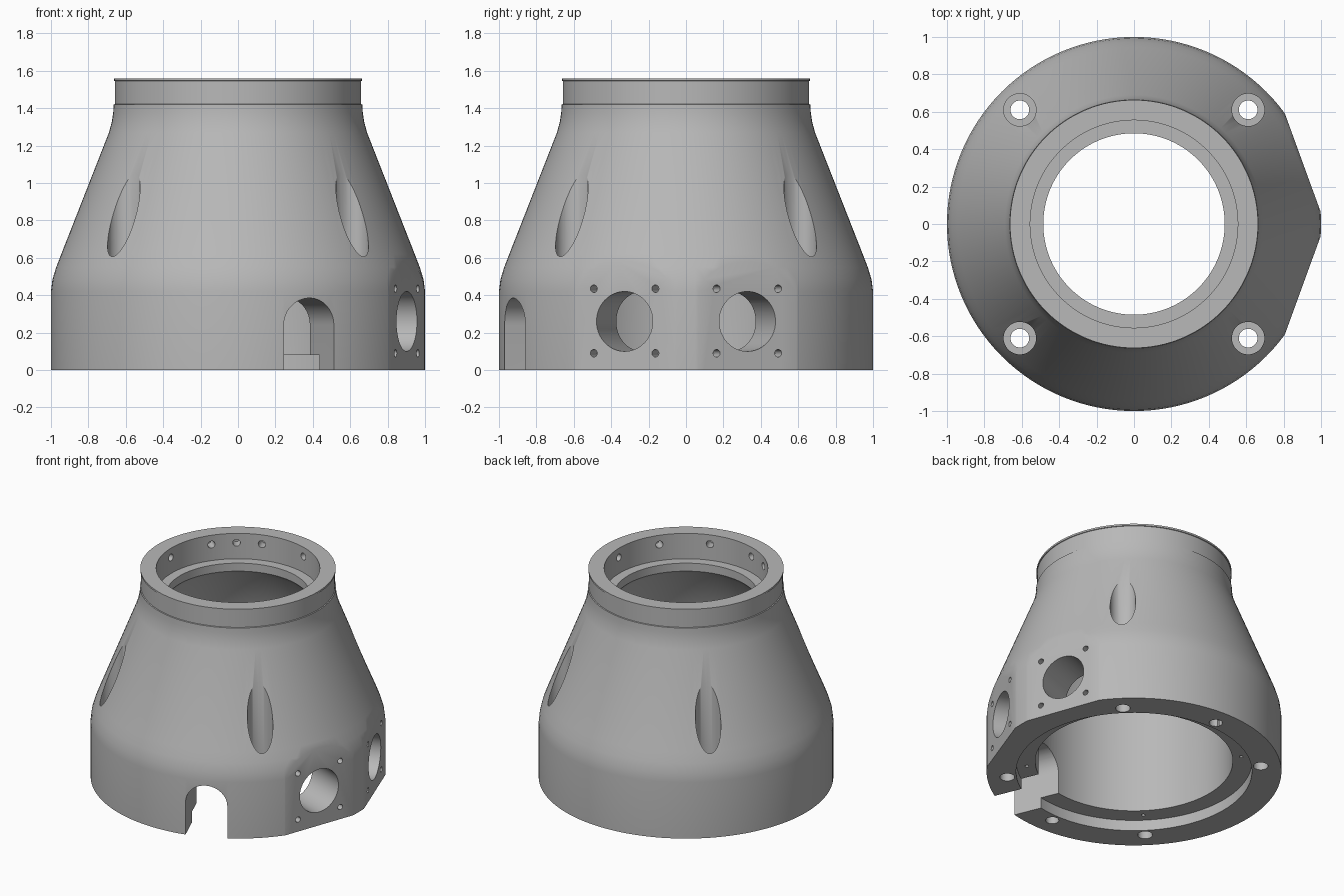
import bpy, bmesh, math
from mathutils import Matrix, Vector

if "Cube" in bpy.data.objects:
    bpy.data.objects.remove(bpy.data.objects["Cube"], do_unlink=True)

grey = bpy.data.materials.new("plain_grey")
grey.use_nodes = True
GREY = (0.48, 0.48, 0.48, 1)
grey.diffuse_color = GREY
grey.node_tree.nodes["Principled BSDF"].inputs["Base Color"].default_value = GREY


def finish(bm, name):
    bmesh.ops.recalc_face_normals(bm, faces=bm.faces)
    mesh = bpy.data.meshes.new(name)
    bm.to_mesh(mesh)
    bm.free()
    mesh.materials.append(grey)
    obj = bpy.data.objects.new(name, mesh)
    bpy.context.collection.objects.link(obj)
    return obj


def polar(angle, r, z=0.0):
    a = math.radians(angle)
    return Vector((r * math.cos(a), r * math.sin(a), z))


def add_rod(bm, start, end, r, segments=32):
    axis = end - start
    matrix = Matrix.Translation((start + end) / 2) @ axis.to_track_quat("Z", "Y").to_matrix().to_4x4()
    bmesh.ops.create_cone(bm, cap_ends=True, segments=segments, radius1=r, radius2=r,
                          depth=axis.length, matrix=matrix)


def cut(bm, name):
    cutter = finish(bm, name)
    cutter.hide_render = True
    mod = housing.modifiers.new(name, "BOOLEAN")
    mod.operation = "DIFFERENCE"
    mod.solver = "EXACT"
    mod.object = cutter
    bpy.ops.object.modifier_apply(modifier=mod.name)
    bpy.data.objects.remove(cutter, do_unlink=True)


# Revolved wall: outside going up, then inside going down
outside = [(1, 0), (1, .42), (.992, .485), (.972, .55), (.945, .62), (.69, 1.27),
           (.674, 1.33), (.667, 1.38), (.665, 1.42), (.658, 1.422), (.658, 1.545),
           (.663, 1.547), (.663, 1.56)]
inside = [(.555, 1.56), (.555, 1.37), (.485, 1.37), (.485, 1.31), (.51, 1.28),
          (.645, 1.0), (.664, .93), (.67, .86), (.67, .08), (.80, .08), (.80, 0)]
bm = bmesh.new()
verts = [bm.verts.new((r, 0, z)) for r, z in outside + inside]
edges = [bm.edges.new((v, verts[i - 1])) for i, v in enumerate(verts)]
bmesh.ops.spin(bm, geom=verts + edges, cent=(0, 0, 0), axis=(0, 0, 1),
               angle=math.tau, steps=128, use_duplicate=False)
bmesh.ops.remove_doubles(bm, verts=bm.verts, dist=0.0005)
housing = finish(bm, "housing")
bpy.context.view_layer.objects.active = housing
housing.select_set(True)

PORT_ANGLES = (-20, 20)
DIAGONALS = (45, 135, 225, 315)

# Two flats on the side
bm = bmesh.new()
for a in PORT_ANGLES:
    bmesh.ops.create_cube(bm, size=1, matrix=Matrix.Rotation(math.radians(a), 4, "Z")
                          @ Matrix.Translation((1.06, 0, .4)) @ Matrix.Diagonal((.2, .66, 1.0, 1)))
cut(bm, "flat_cutter")

# Round port with four screw holes on each flat
bm = bmesh.new()
for a in PORT_ANGLES:
    add_rod(bm, polar(a, .55, .26), polar(a, 1.1, .26), .16, 48)
    side = polar(a + 90, .175)
    for s in (-1, 1):
        for z in (.09, .435):
            add_rod(bm, polar(a, .86, z) + side * s, polar(a, 1.1, z) + side * s, .02, 16)
cut(bm, "port_cutter")

# Arched slot, open at the bottom
bm = bmesh.new()
arch = [(-.145, -.1)] + [(-.145 * math.cos(math.pi * i / 24), .24 + .145 * math.sin(math.pi * i / 24))
                         for i in range(25)] + [(.145, -.1)]
out, across = polar(-67.5, 1), polar(22.5, 1)
face = bm.faces.new([bm.verts.new(out * .5 + across * t + Vector((0, 0, z))) for t, z in arch])
extruded = bmesh.ops.extrude_face_region(bm, geom=[face])["geom"]
bmesh.ops.translate(bm, vec=out * .6, verts=[g for g in extruded if isinstance(g, bmesh.types.BMVert)])
cut(bm, "slot_cutter")

# Vertical bolt holes and blind holes in the base
bm = bmesh.new()
for a in DIAGONALS:
    add_rod(bm, polar(a, .863, -.1), polar(a, .863, .7), .05)
for a in (90, 270):
    add_rod(bm, polar(a, .863, -.1), polar(a, .863, .3), .045)
cut(bm, "bolt_cutter")

# Counterbores that break through the cone
bm = bmesh.new()
for a in DIAGONALS:
    add_rod(bm, polar(a, .863, .5), polar(a, .863, 1.3), .087, 48)
cut(bm, "counterbore_cutter")

# Small holes in the inner base step
bm = bmesh.new()
for a in DIAGONALS:
    add_rod(bm, polar(a, .73, -.05), polar(a, .73, .2), .013, 12)
cut(bm, "pin_cutter")

# Blind radial holes inside the top collar
bm = bmesh.new()
for a in [36 * i for i in range(10)] + [126, 234]:
    add_rod(bm, polar(a, .5, 1.49), polar(a, .63, 1.49), .026, 20)
cut(bm, "collar_hole_cutter")

bpy.ops.object.shade_smooth_by_angle(angle=math.radians(30))
